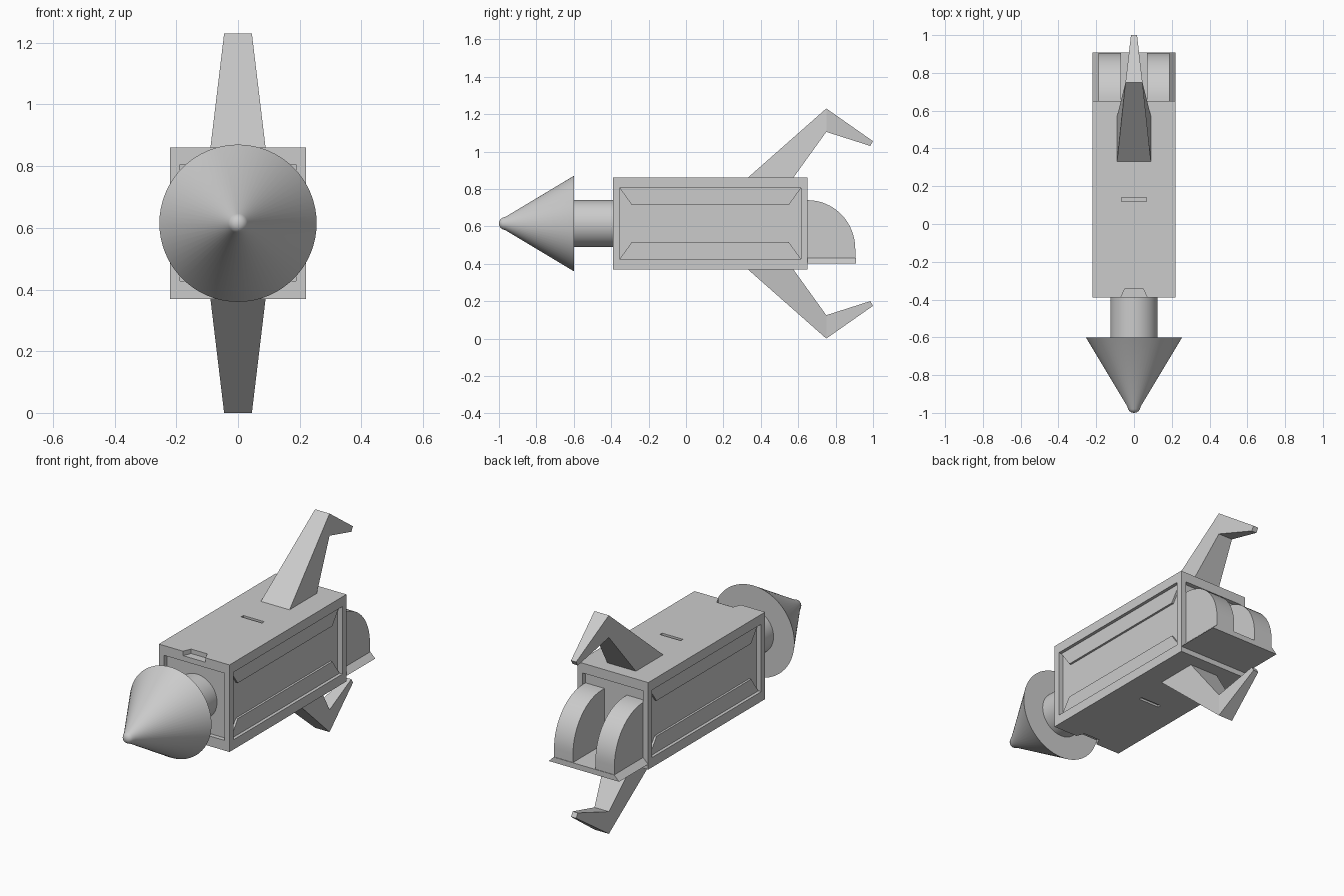
import bpy, bmesh, math
from mathutils import Matrix

if "Cube" in bpy.data.objects:
    bpy.data.objects.remove(bpy.data.objects["Cube"])

ZC = 0.615  # height of the long axis


def finish(name, bm, smooth=False):
    bmesh.ops.recalc_face_normals(bm, faces=bm.faces)
    me = bpy.data.meshes.new(name)
    bm.to_mesh(me)
    bm.free()
    ob = bpy.data.objects.new(name, me)
    bpy.context.collection.objects.link(ob)
    if smooth:
        bpy.ops.object.select_all(action='DESELECT')
        ob.select_set(True)
        bpy.context.view_layer.objects.active = ob
        bpy.ops.object.shade_smooth_by_angle(angle=math.radians(35))
    return ob


def loft(bm, rings):
    """Skin a list of equal-length point rings and cap both ends."""
    vs = [[bm.verts.new(p) for p in r] for r in rings]
    n = len(vs[0])
    for a, b in zip(vs, vs[1:]):
        for i in range(n):
            j = (i + 1) % n
            bm.faces.new((a[i], a[j], b[j], b[i]))
    bm.faces.new(vs[0])
    bm.faces.new(vs[-1])


def box(bm, x0, x1, y0, y1, z0, z1):
    loft(bm, [[(x0, y0, z), (x1, y0, z), (x1, y1, z), (x0, y1, z)] for z in (z0, z1)])


def prism_x(bm, pts, x0, x1):
    loft(bm, [[(x, y, z) for y, z in pts] for x in (x0, x1)])


def lathe(name, profile, steps=64):
    """Revolve (radius, y) points about the long axis."""
    bm = bmesh.new()
    vs = [bm.verts.new((r, y, ZC)) for r, y in profile]
    es = [bm.edges.new(p) for p in zip(vs, vs[1:])]
    bmesh.ops.spin(bm, geom=vs + es, cent=(0, 0, ZC), axis=(0, 1, 0),
                   angle=2 * math.pi, steps=steps, use_merge=True)
    bmesh.ops.remove_doubles(bm, verts=bm.verts, dist=1e-5)
    return finish(name, bm, True)


# Body block
bm = bmesh.new()
box(bm, -0.22, 0.22, -0.39, 0.65, 0.37, 0.86)
body = finish("body", bm)

# Cutters: recessed panels, slots and front notches
bm = bmesh.new()
for s in (-1, 1):
    box(bm, *sorted((s * 0.19, s * 0.3)), -0.355, 0.615, 0.425, 0.805)
    box(bm, -0.065, 0.065, 0.12, 0.14, *sorted((ZC + s * 0.233, ZC + s * 0.3)))
    loft(bm, [[(-0.08, -0.42, z), (0.08, -0.42, z), (0.07, -0.39, z),
               (0.05, -0.345, z), (-0.05, -0.345, z), (-0.07, -0.39, z)]
              for z in (ZC + s * 0.22, ZC + s * 0.3)])
box(bm, -0.188, 0.188, -0.5, -0.365, 0.427, 0.805)
box(bm, -0.188, 0.188, 0.625, 0.8, 0.427, 0.805)
cutter = finish("cutter", bm)
cutter.hide_render = True
mod = body.modifiers.new("cut", 'BOOLEAN')
mod.operation = 'DIFFERENCE'
mod.solver = 'EXACT'
mod.object = cutter
bpy.ops.object.select_all(action='DESELECT')
bpy.context.view_layer.objects.active = body
body.select_set(True)
bpy.ops.object.modifier_apply(modifier=mod.name)
bpy.data.objects.remove(cutter)

# Raised strips inside the side panels
bm = bmesh.new()
for sx in (-1, 1):
    for sz in (-1, 1):
        prism_x(bm, [(-0.355, ZC + sz * 0.19), (-0.29, ZC + sz * 0.1),
                     (0.55, ZC + sz * 0.1), (0.615, ZC + sz * 0.19)],
                sx * 0.18, sx * 0.202)
finish("side_strips", bm)

# Nose cone with rounded tip, and its shaft
lathe("nose_cone", [(0, -1.0), (0.013, -0.998), (0.024, -0.991), (0.031, -0.98),
                    (0.036, -0.965), (0.255, -0.6), (0, -0.6)])
lathe("shaft", [(0, -0.61), (0.125, -0.61), (0.125, -0.36), (0, -0.36)])

# Hooked fins, top and bottom: (half width, outer y, outer z, inner y, inner z)
sections = [(0.09, 0.325, 0.24, 0.57, 0.24),
            (0.045, 0.75, 0.615, 0.75, 0.49),
            (0.016, 1.0, 0.44, 0.985, 0.415)]
for s, name in ((1, "top_fin"), (-1, "bottom_fin")):
    bm = bmesh.new()
    loft(bm, [[(-w, ya, ZC + s * za), (w, ya, ZC + s * za),
               (w, yb, ZC + s * zb), (-w, yb, ZC + s * zb)]
              for w, ya, za, yb, zb in sections])
    finish(name, bm)

# Two rounded tail blocks
arc = [(0.65 + 0.255 * math.sin(math.pi / 2 * i / 16),
        0.48 + 0.26 * math.cos(math.pi / 2 * i / 16)) for i in range(17)]
for s, name in ((1, "tail_block_right"), (-1, "tail_block_left")):
    bm = bmesh.new()
    prism_x(bm, [(0.62, 0.425), (0.62, 0.74)] + arc + [(0.905, 0.425)], s * 0.07, s * 0.188)
    finish(name, bm, True)

# Tail plate with slanted sides
bm = bmesh.new()
loft(bm, [[(-w, 0.62, z), (w, 0.62, z), (w, 0.908, z), (-w, 0.908, z)]
          for w, z in ((0.219, 0.4), (0.188, 0.43))])
finish("tail_plate", bm)
